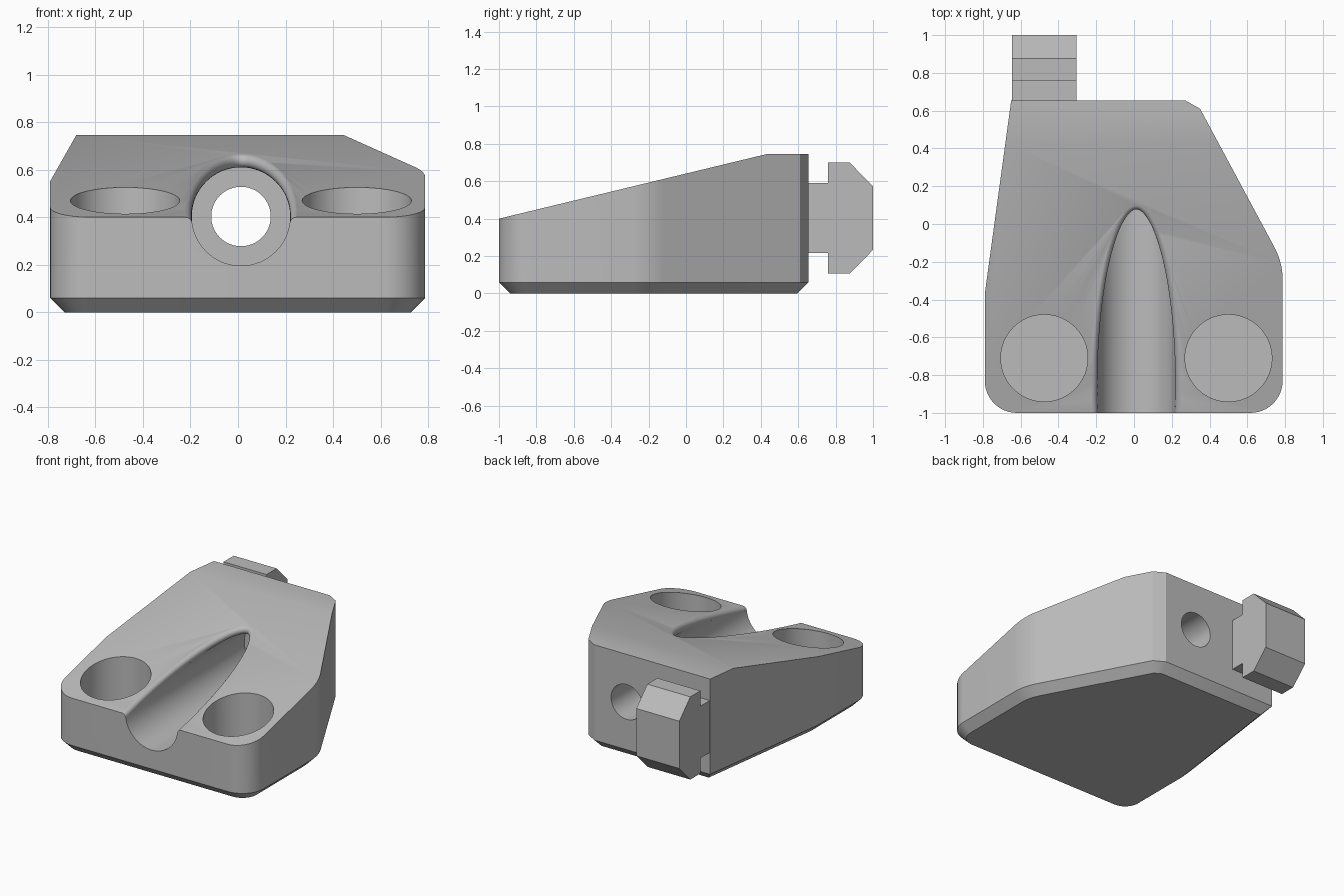
import bpy, bmesh, math
from mathutils import Vector

if "Cube" in bpy.data.objects:
    bpy.data.objects.remove(bpy.data.objects["Cube"])

mat = bpy.data.materials.new("grey plastic")
mat.diffuse_color = (0.5, 0.5, 0.5, 1)
mat.use_nodes = True
mat.node_tree.nodes["Principled BSDF"].inputs["Base Color"].default_value = mat.diffuse_color


def to_object(name, bm):
    bmesh.ops.recalc_face_normals(bm, faces=bm.faces)
    me = bpy.data.meshes.new(name)
    bm.to_mesh(me)
    bm.free()
    ob = bpy.data.objects.new(name, me)
    bpy.context.collection.objects.link(ob)
    me.materials.append(mat)
    return ob


def skin(name, rings):
    """Closed solid through a list of equal-length point rings."""
    bm = bmesh.new()
    rows = [[bm.verts.new(p) for p in r] for r in rings]
    n = len(rows[0])
    for a, b in zip(rows, rows[1:]):
        for i in range(n):
            bm.faces.new((a[i], a[(i + 1) % n], b[(i + 1) % n], b[i]))
    bm.faces.new(rows[0])
    bm.faces.new(rows[-1])
    return to_object(name, bm)


def rounded(corners, steps=12):
    """Counter-clockwise outline from (x, y, radius) corners."""
    out = []
    for i, (x, y, r) in enumerate(corners):
        p = Vector((x, y))
        if r == 0:
            out.append(p)
            continue
        a = (Vector(corners[i - 1][:2]) - p).normalized()
        b = (Vector(corners[(i + 1) % len(corners)][:2]) - p).normalized()
        half = a.angle(b) / 2
        c = p + (a + b).normalized() * r / math.sin(half)
        s = p + a * r / math.tan(half) - c
        turn = math.pi - 2 * half
        for k in range(steps + 1):
            t = turn * k / steps
            out.append(c + Vector((s.x * math.cos(t) - s.y * math.sin(t),
                                   s.x * math.sin(t) + s.y * math.cos(t))))
    return out


def inset(pts, d):
    out = []
    for i, p in enumerate(pts):
        u = (p - pts[i - 1]).normalized()
        v = (pts[(i + 1) % len(pts)] - p).normalized()
        n1, n2 = Vector((-u.y, u.x)), Vector((-v.y, v.x))
        out.append(p + (n1 + n2) * d / (1 + n1.dot(n2)))
    return out


def cylinder(name, centre, r, start, end, axis):
    """Cylinder along z or y."""
    rings = []
    for h in (start, end):
        ring = []
        for k in range(96):
            t = 2 * math.pi * k / 96
            a, b = centre[0] + r * math.cos(t), centre[1] + r * math.sin(t)
            ring.append((a, b, h) if axis == 'z' else (a, h, b))
        rings.append(ring)
    return skin(name, rings)


# Body: chamfered-bottom prism with a sloped top
outline = rounded([(-0.79, -1, 0.17), (0.787, -1, 0.17), (0.787, -0.204, 0.37),
                   (0.35, 0.61, 0), (0.27, 0.655, 0), (-0.65, 0.655, 0),
                   (-0.79, -0.37, 0)])
TOP, FRONT_Z, CREASE = 0.745, 0.40, 0.43
body = skin("wedge_body", [[(p.x, p.y, 0) for p in inset(outline, 0.06)],
                           [(p.x, p.y, 0.06) for p in outline],
                           [(p.x, p.y, TOP) for p in outline]])
slope = (TOP - FRONT_Z) / (CREASE + 1)
normal = Vector((0, -slope, 1)).normalized()
bm = bmesh.new()
bm.from_mesh(body.data)
cut = bmesh.ops.bisect_plane(bm, geom=bm.verts[:] + bm.edges[:] + bm.faces[:],
                             plane_co=(0, -1, FRONT_Z), plane_no=normal, clear_outer=True)
bmesh.ops.holes_fill(bm, edges=[e for e in bm.edges if e.is_boundary], sides=0)
bmesh.ops.recalc_face_normals(bm, faces=bm.faces)
bm.to_mesh(body.data)
bm.free()

# Cutters: two round pockets, the screw groove and its through hole
CX, CZ, R, F = 0.0125, 0.403, 0.207, 0.028
cutters = [cylinder("pocket_cutter", (x, -0.71), 0.23, 0.08, 1, 'z') for x in (-0.475, 0.5)]
cutters.append(cylinder("groove_cutter", (CX, CZ), R, -1.3, 0.35, 'y'))
cutters.append(cylinder("hole_cutter", (CX, CZ), 0.125, 0.2, 0.9, 'y'))

# Rounded lip where the groove breaks through the slope
rings = []
for k in range(81):
    t = math.radians(-20 + 220 * k / 80)
    rad = Vector((math.cos(t), 0, math.sin(t)))
    c = Vector((CX, 0, CZ)) + rad * (R + F)
    c.y = -1 + (c.z + F / normal.z - FRONT_Z) / slope
    # arc from the groove wall to the slope, around the lip centre
    mid = (normal - rad)
    ring = [c - rad * (F + 0.004)]
    ang = (-rad).angle(normal)
    for j in range(9):
        s = j / 8
        d = (-rad * math.sin((1 - s) * ang) + normal * math.sin(s * ang)) / math.sin(ang)
        ring.append(c + d * F)
    ring.append(c + normal * (F + 0.004))
    ring.append(c + mid * 1.3 * F / (1 - normal.dot(rad)))
    rings.append(ring)
cutters.append(skin("lip_cutter", rings))

bpy.context.view_layer.objects.active = body
for c in cutters:
    m = body.modifiers.new(c.name, 'BOOLEAN')
    m.operation, m.solver, m.object = 'DIFFERENCE', 'EXACT', c
    bpy.ops.object.modifier_apply(modifier=m.name)
    bpy.data.objects.remove(c)

# Locking tab on the back: T-shaped profile extruded along x
half = [(0.655, 0.187), (0.76, 0.187), (0.76, 0.297), (0.875, 0.297), (1.0, 0.17)]
profile = [(y, 0.403 + h) for y, h in half] + [(y, 0.403 - h) for y, h in reversed(half)]
tab = skin("locking_tab", [[(x, y, z) for y, z in profile] for x in (-0.647, -0.305)])

for ob in (body, tab):
    bpy.ops.object.select_all(action='DESELECT')
    ob.select_set(True)
    bpy.context.view_layer.objects.active = ob
    bpy.ops.object.shade_smooth_by_angle(angle=math.radians(25))
